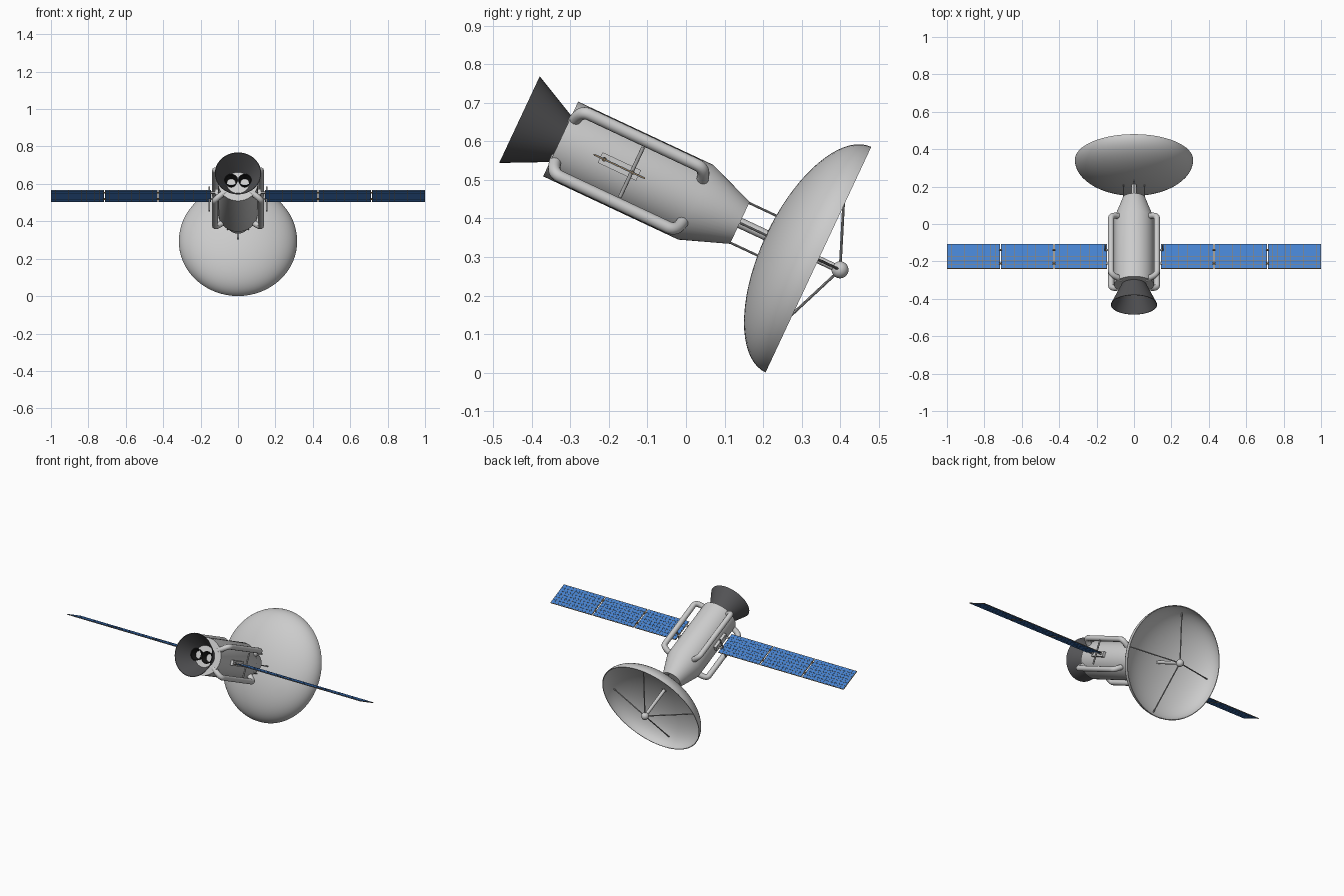
import bpy, bmesh, math
from mathutils import Matrix, Vector

if "Cube" in bpy.data.objects:
    bpy.data.objects.remove(bpy.data.objects["Cube"])

# Craft frame: local x = sideways, y = along the body axis, z = "up" across it
FRAME = Matrix.Translation((0, -0.325, 0.606)) @ Matrix.Rotation(math.radians(-25.1), 4, 'X')


def material(name, rgb):
    m = bpy.data.materials.new(name)
    m.diffuse_color = (*rgb, 1)
    m.use_nodes = True
    m.node_tree.nodes["Principled BSDF"].inputs["Base Color"].default_value = m.diffuse_color
    return m


DARK = material("dark_metal", (0.09, 0.09, 0.095))
BLACK = material("black_metal", (0.01, 0.01, 0.01))
BLUE = material("solar_blue", (0.06, 0.22, 0.62))
BROWN = material("frame_brown", (0.30, 0.20, 0.10))
STEEL = material("steel", (0.35, 0.35, 0.35))


def finish(name, bm, mat=None, smooth=True):
    bmesh.ops.recalc_face_normals(bm, faces=bm.faces)
    me = bpy.data.meshes.new(name)
    bm.to_mesh(me)
    bm.free()
    ob = bpy.data.objects.new(name, me)
    bpy.context.collection.objects.link(ob)
    ob.matrix_world = FRAME
    if mat:
        me.materials.append(mat)
    if smooth:
        bpy.ops.object.select_all(action='DESELECT')
        ob.select_set(True)
        bpy.context.view_layer.objects.active = ob
        bpy.ops.object.shade_smooth_by_angle(angle=math.radians(35))
    return ob


def lathe(name, profile, mat=None, x=0, closed=False, sx=1, seg=48):
    """Spin (radius, along-axis) points around the body axis."""
    bm = bmesh.new()
    pts = profile + profile[:1] if closed else profile
    vs = [bm.verts.new((r, s, 0)) for r, s in pts]
    edges = [bm.edges.new(p) for p in zip(vs, vs[1:])]
    bmesh.ops.spin(bm, geom=vs + edges, cent=(0, 0, 0), axis=(0, 1, 0),
                   angle=math.tau, steps=seg, use_merge=False)
    bmesh.ops.remove_doubles(bm, verts=bm.verts, dist=1e-5)
    bmesh.ops.scale(bm, vec=(sx, 1, 1), verts=bm.verts)
    bmesh.ops.translate(bm, vec=(x, 0, 0), verts=bm.verts)
    return finish(name, bm, mat)


def rod(name, a, b, r, mat=None, seg=12):
    a, b = Vector(a), Vector(b)
    bm = bmesh.new()
    m = Matrix.Translation((a + b) / 2) @ (b - a).to_track_quat('Z', 'Y').to_matrix().to_4x4()
    bmesh.ops.create_cone(bm, cap_ends=True, segments=seg, radius1=r, radius2=r,
                          depth=(b - a).length, matrix=m)
    return finish(name, bm, mat)


def boxes(name, items, mat=None):
    """One mesh made of (centre, size) boxes."""
    bm = bmesh.new()
    for c, d in items:
        bmesh.ops.create_cube(bm, size=1, matrix=Matrix.Translation(c) @ Matrix.Diagonal((*d, 1)))
    return finish(name, bm, mat, smooth=False)


# Body: cylinder with a tapered nose
lathe("body", [(0, 0), (0.107, 0), (0.107, 0.387), (0.06, 0.513), (0, 0.513)])

# Engine bell (open shell) and the twin thrusters inside it
lathe("engine_bell", [(0.066, 0), (0.124, -0.118), (0.121, -0.118), (0.062, 0)], DARK, closed=True)
for x in (-0.036, 0.036):
    lathe("thruster", [(0.027, 0), (0.036, -0.035), (0.031, -0.035), (0.023, 0)],
          BLACK, x=x, closed=True, seg=32)

# Handrail pipes, four around the body
for sx in (-1, 1):
    for sz in (-1, 1):
        cu = bpy.data.curves.new("side_pipe", 'CURVE')
        cu.dimensions = '3D'
        cu.bevel_depth = 0.016
        cu.bevel_resolution = 4
        path = [(0.085, 0.012), (0.152, 0.012), (0.152, 0.07),
                (0.152, 0.32), (0.152, 0.378), (0.085, 0.378)]
        sp = cu.splines.new('NURBS')
        sp.points.add(len(path) - 1)
        for p, (r, s) in zip(sp.points, path):
            p.co = (sx * r * 0.809, s, sz * r * 0.588, 1)
        sp.order_u = 3
        sp.use_endpoint_u = True
        sp.resolution_u = 8
        ob = bpy.data.objects.new("side_pipe", cu)
        bpy.context.collection.objects.link(ob)
        ob.matrix_world = FRAME

# Dish: half-ellipsoid shell
RIM, R, DEPTH = 0.738, 0.323, 0.15


def bowl(r, d):
    return [(r * math.sin(t), RIM - d * math.cos(t))
            for t in (i / 18 * math.pi / 2 for i in range(19))]


lathe("dish", bowl(R, DEPTH) + bowl(R - 0.004, DEPTH - 0.005)[::-1], sx=0.98, seg=64)

# Feed: ball, central post and four stays
FEED = (0, 0.80, 0)
bm = bmesh.new()
bmesh.ops.create_uvsphere(bm, u_segments=24, v_segments=16, radius=0.022,
                          matrix=Matrix.Translation(FEED))
finish("feed_ball", bm)
rod("feed_post", (0, 0.59, 0), FEED, 0.010)
for dx, dz in ((1, 0), (-1, 0), (0, 1), (0, -1)):
    rod("feed_stay", FEED, (dx * 0.288, 0.681, dz * 0.294), 0.0035, STEEL, seg=8)
    # Thin struts holding the dish to the nose
    rod("dish_strut", (dx * 0.057, 0.505, dz * 0.057), (dx * 0.057, 0.592, dz * 0.057),
        0.003, STEEL, seg=8)
rod("dish_shaft", (0, 0.5, 0), (0, 0.595, 0), 0.014)

# Solar wings: three hinged panels on each side
MID, WIDTH, START, LEN = 0.168, 0.147, 0.142, 0.286
NX, NY = 12, 6
for sx in (-1, 1):
    frames, cells = [], []
    for i in range(3):
        x0, w = START + i * LEN + 0.003, LEN - 0.006 if i < 2 else LEN - 0.003
        frames.append(((sx * (x0 + w / 2), MID, 0), (w, WIDTH, 0.003)))
        cw, ch = (w - 0.004) / NX, (WIDTH - 0.004) / NY
        for a in range(NX):
            for b in range(NY):
                cells.append(((sx * (x0 + 0.002 + (a + 0.5) * cw),
                               MID - WIDTH / 2 + 0.002 + (b + 0.5) * ch, 0),
                              (cw - 0.0014, ch - 0.0014, 0.005)))
        # Hinges on the inner edge of each panel
        for s in (0.125, 0.205):
            xh = sx * (START + i * LEN)
            rod("panel_hinge", (xh - 0.008, s, 0), (xh + 0.008, s, 0), 0.005, BROWN, seg=10)
    boxes("panel_frame", frames, BROWN)
    boxes("solar_cells", cells, BLUE)

    # Wing mount: arms from the body, base plate and cross bar
    for s in (0.125, 0.205):
        rod("wing_arm", (sx * 0.1, s, 0), (sx * 0.15, s, 0), 0.006, STEEL)
    boxes("wing_base", [((sx * 0.112, MID, 0), (0.022, 0.11, 0.03))])
    rod("wing_crossbar", (sx * 0.154, 0.203, -0.072), (sx * 0.154, 0.203, 0.072), 0.005, STEEL)
